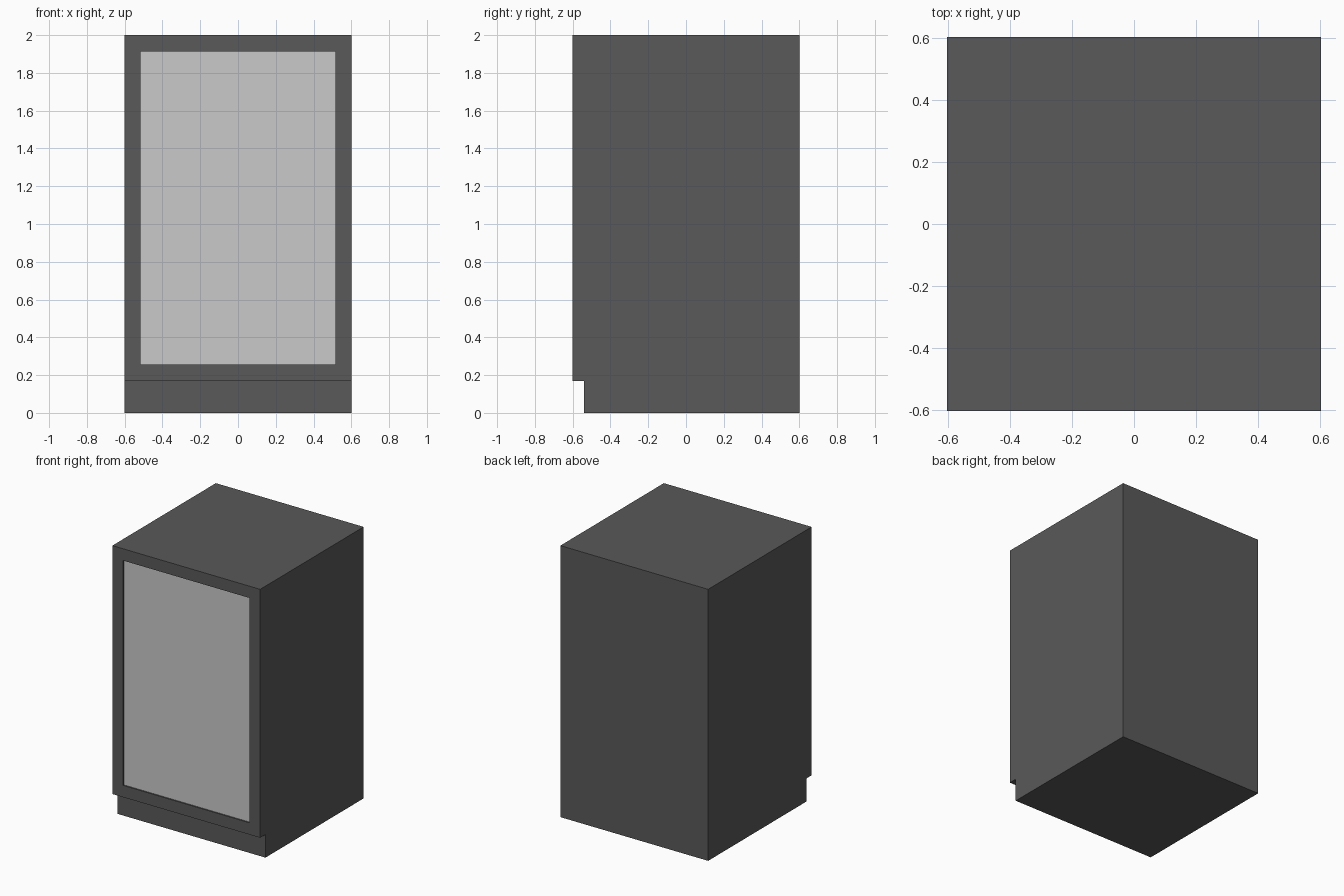
import bpy, bmesh

if "Cube" in bpy.data.objects:
    bpy.data.objects.remove(bpy.data.objects["Cube"])


def material(name, value):
    m = bpy.data.materials.new(name)
    m.diffuse_color = (value, value, value, 1)
    m.use_nodes = True
    m.node_tree.nodes["Principled BSDF"].inputs["Base Color"].default_value = m.diffuse_color
    return m


dark = material("dark grey", 0.1)
light = material("light grey", 0.585)

W, D, H = 0.602, 0.602, 2.0      # half width, half depth, height
KICK_Y, KICK_Z = -0.54, 0.17     # toe-kick recess
BORDER, DEPTH = 0.125, 0.01      # door frame width, panel recess

# Cabinet body: side profile with toe-kick, extruded across x
bm = bmesh.new()
profile = [(KICK_Y, 0), (D, 0), (D, H), (-D, H), (-D, KICK_Z), (KICK_Y, KICK_Z)]
side = bm.faces.new([bm.verts.new((-W, y, z)) for y, z in profile])
ext = bmesh.ops.extrude_face_region(bm, geom=[side])
moved = [g for g in ext["geom"] if isinstance(g, bmesh.types.BMVert)]
bmesh.ops.translate(bm, vec=(2 * W, 0, 0), verts=moved)
bmesh.ops.recalc_face_normals(bm, faces=bm.faces)

# Front panel: inset the front face, then push it slightly back
front = min(bm.faces, key=lambda f: f.calc_center_median().y)
bmesh.ops.inset_region(bm, faces=[front], thickness=BORDER - 0.002)
rec = bmesh.ops.extrude_discrete_faces(bm, faces=[front])["faces"][0]
bmesh.ops.translate(bm, vec=(0, DEPTH, 0), verts=rec.verts)
rec.material_index = 1

mesh = bpy.data.meshes.new("cabinet")
bm.to_mesh(mesh)
bm.free()
mesh.materials.append(dark)
mesh.materials.append(light)
bpy.context.collection.objects.link(bpy.data.objects.new("cabinet", mesh))
